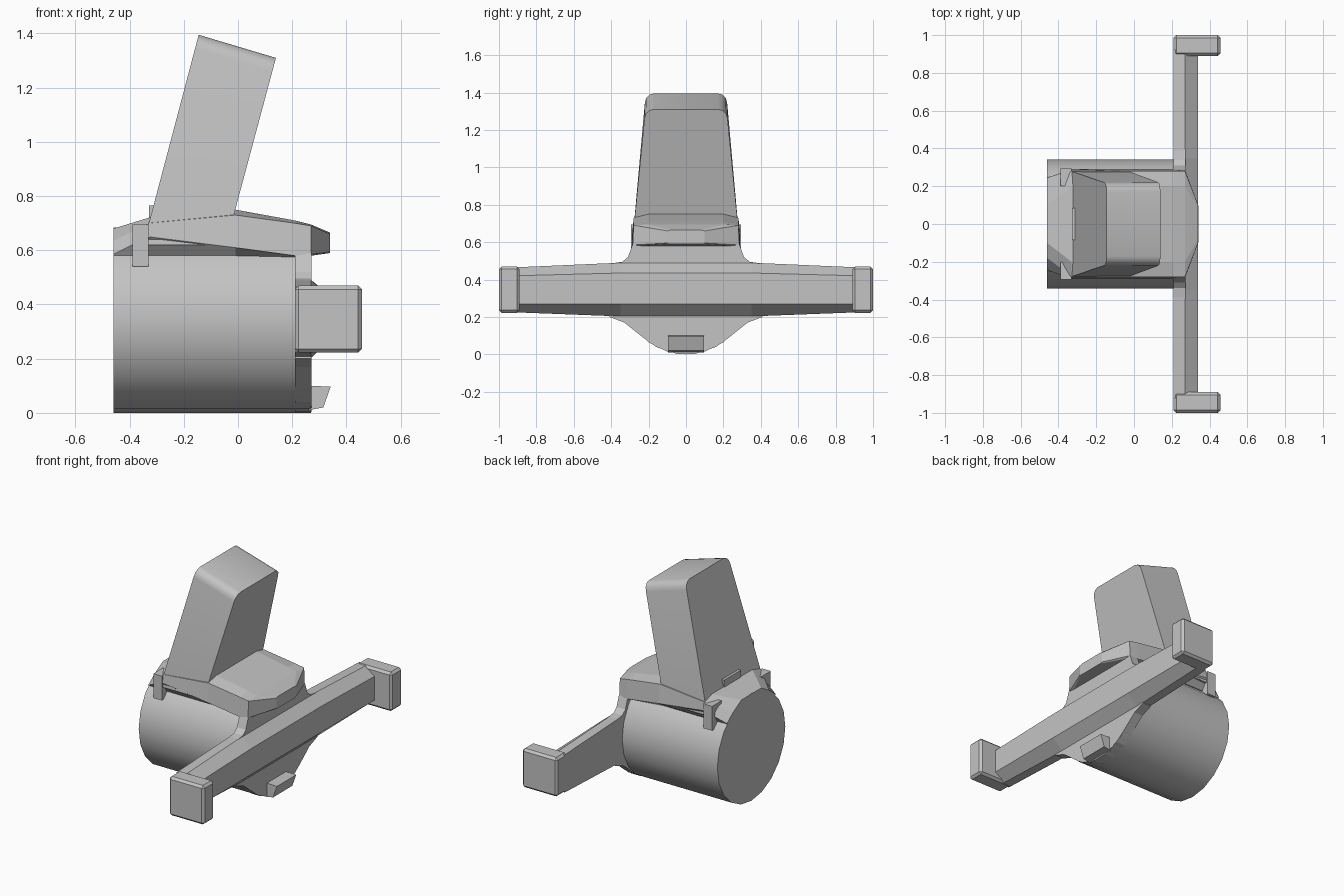
import bpy
import bmesh
import math
from mathutils import Matrix

cube = bpy.data.objects.get("Cube")
if cube:
    bpy.data.objects.remove(cube, do_unlink=True)

grey = bpy.data.materials.new("matte_grey")
grey.use_nodes = True
grey.diffuse_color = (0.55, 0.55, 0.55, 1)
grey.node_tree.nodes["Principled BSDF"].inputs["Base Color"].default_value = (0.55, 0.55, 0.55, 1)


def finish(name, bm, smooth=False, bevel=0, segments=1):
    bmesh.ops.recalc_face_normals(bm, faces=bm.faces)
    mesh = bpy.data.meshes.new(name)
    bm.to_mesh(mesh)
    bm.free()
    mesh.materials.append(grey)
    obj = bpy.data.objects.new(name, mesh)
    bpy.context.collection.objects.link(obj)
    if bevel:
        mod = obj.modifiers.new("Bevel", "BEVEL")
        mod.width, mod.segments = bevel, segments
    if smooth:
        bpy.ops.object.select_all(action="DESELECT")
        obj.select_set(True)
        bpy.context.view_layer.objects.active = obj
        bpy.ops.object.shade_smooth_by_angle(angle=math.radians(35))
    return obj


def loft(sections):
    """Skin a list of equal-length closed rings and cap both ends."""
    bm = bmesh.new()
    rings = [[bm.verts.new(p) for p in ring] for ring in sections]
    n = len(rings[0])
    for a, b in zip(rings, rings[1:]):
        for i in range(n):
            j = (i + 1) % n
            bm.faces.new((a[i], a[j], b[j], b[i]))
    bm.faces.new(rings[0])
    bm.faces.new(rings[-1])
    return bm


def box(name, x0, x1, y0, y1, z0, z1, bevel=0):
    ring = [(y0, z0), (y1, z0), (y1, z1), (y0, z1)]
    return finish(name, loft([[(x, y, z) for y, z in ring] for x in (x0, x1)]), bevel=bevel)


def mirrored(half):
    """Close a half profile of (y, z) points by reflecting it across y = 0."""
    return half + [(-y, z) for y, z in reversed(half)]


# Round body lying along x
bm = bmesh.new()
bmesh.ops.create_cone(bm, cap_ends=True, segments=20, radius1=0.342, radius2=0.342, depth=0.73,
                      matrix=Matrix.Translation((-0.095, 0, 0.342)) @ Matrix.Rotation(math.pi / 2, 4, "Y"))
finish("barrel", bm, smooth=True)

# Flared hub where the crossbar meets the body
hub = mirrored([(0.05, 0.003), (0.16, 0.04), (0.23, 0.09), (0.33, 0.17), (0.41, 0.2),
                (0.41, 0.485), (0.34, 0.495), (0.31, 0.52), (0.285, 0.59)])
finish("hub_flange", loft([[(x, y, z) for y, z in hub] for x in (0.21, 0.272)]))

# Saddle on top of the body, undercut along its sides, with a pointed front lip
saddle = [
    (-0.46, [(0.24, 0.58), (0.245, 0.585), (0.18, 0.635), (0.1, 0.68)]),
    (-0.33, [(0.245, 0.58), (0.29, 0.65), (0.28, 0.7), (0.2, 0.72)]),
    (-0.01, [(0.245, 0.58), (0.29, 0.61), (0.28, 0.73), (0.2, 0.75)]),
    (0.21, [(0.245, 0.575), (0.29, 0.58), (0.28, 0.7), (0.2, 0.71)]),
    (0.27, [(0.245, 0.58), (0.285, 0.585), (0.28, 0.69), (0.2, 0.695)]),
    (0.34, [(0.09, 0.59), (0.1, 0.595), (0.1, 0.66), (0.08, 0.665)]),
]
finish("saddle", loft([[(x, y, z) for y, z in mirrored(half)] for x, half in saddle]))


# Leaning handle, tapered towards a slanted top with rounded side corners
def handle_ring(back, front, corner, drop):
    (xb, zb, wb), (xf, zf, wf) = back, front
    return [(xb, -wb, zb - drop), (xb, -wb + corner, zb), (xb, wb - corner, zb), (xb, wb, zb - drop),
            (xf, wf, zf - drop), (xf, wf - corner, zf), (xf, -wf + corner, zf), (xf, -wf, zf - drop)]


def handle_end(x, z, width, corner):
    arc = [(width - corner + corner * math.cos(t), z - corner + corner * math.sin(t))
           for t in (0, math.pi / 6, math.pi / 3, math.pi / 2)]
    lean = 0.267
    return [(x + (h - z) * lean, y, h) for y, h in arc]


def handle_outline(x, z, base_x, base_z, width, base_width):
    half = [(base_x, base_width, base_z)] + handle_end(x, z, width, 0.05)
    return half + [(px, -py, pz) for px, py, pz in reversed(half)]


finish("handle", loft([handle_outline(-0.145, 1.395, -0.35, 0.62, 0.22, 0.285),
                       handle_outline(0.14, 1.31, -0.045, 0.62, 0.222, 0.285)]), smooth=True)

# Small tab behind the handle foot
box("handle_tab", -0.328, -0.25, -0.085, 0.085, 0.68, 0.765)

# Lower front nub, wedge shaped
nub = [(0.26, 0.01), (0.315, 0.02), (0.342, 0.097), (0.26, 0.1)]
finish("front_nub", loft([[(x, y, z) for x, z in nub] for y in (-0.097, 0.097)]))

# Crossbar with chamfered front edges, thinner towards the ends
def bar_ring(y, low, high, face_high):
    return [(0.21, y, low), (0.27, y, low), (0.34, y, 0.27),
            (0.34, y, face_high), (0.27, y, high), (0.21, y, high)]


finish("crossbar", loft([bar_ring(-0.92, 0.225, 0.465, 0.42), bar_ring(-0.35, 0.203, 0.49, 0.435),
                         bar_ring(0.35, 0.203, 0.49, 0.435), bar_ring(0.92, 0.225, 0.465, 0.42)]))

# Paired parts: bar end stops and side clips
for side, sign in (("left", 1), ("right", -1)):
    y0, y1 = sorted((sign * 0.89, sign * 1.0))
    box("end_stop_" + side, 0.21, 0.457, y0, y1, 0.222, 0.47, bevel=0.014)
    y0, y1 = sorted((sign * 0.2, sign * 0.295))
    box("side_clip_" + side, -0.39, -0.33, y0, y1, 0.54, 0.695)
